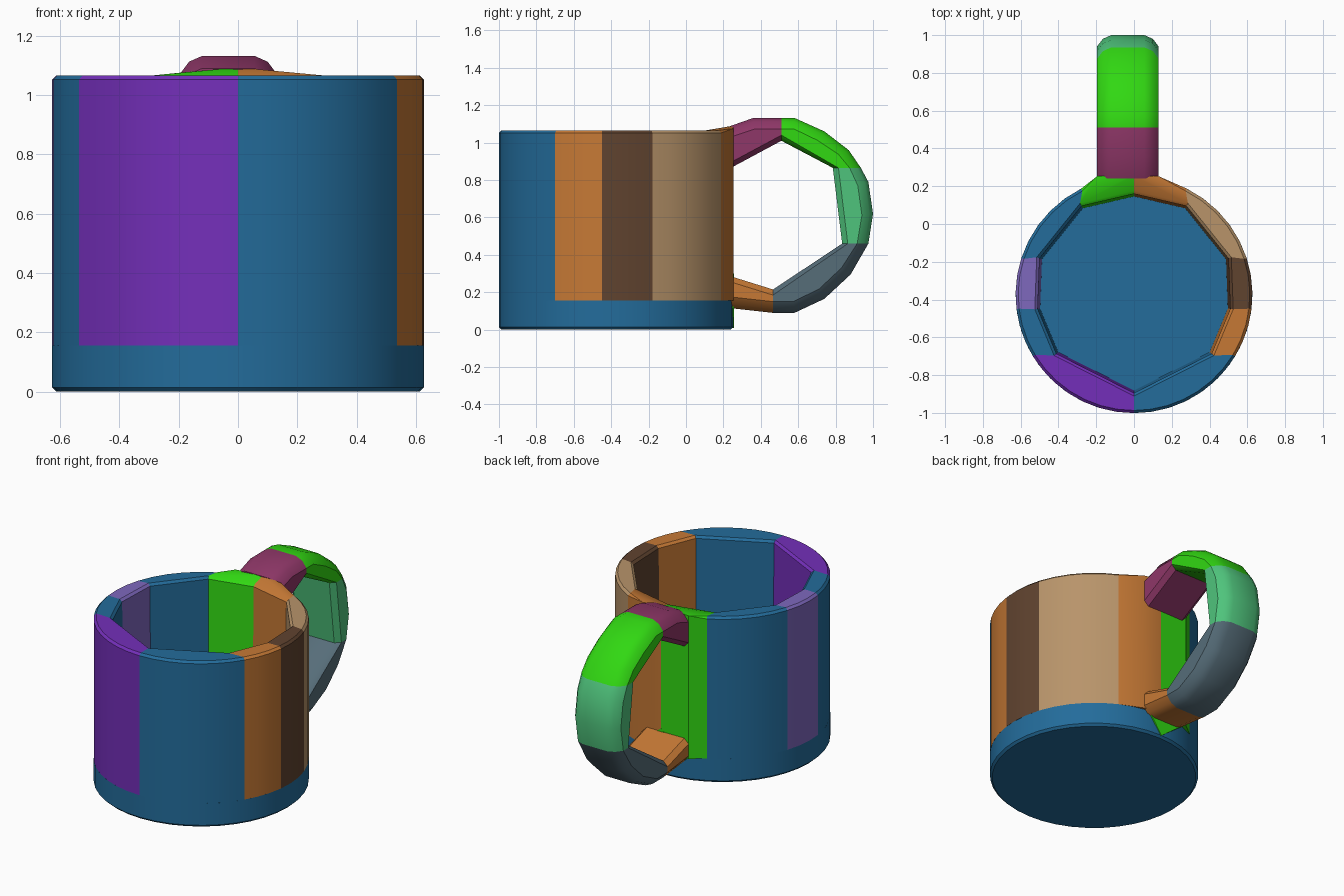
import bpy, bmesh, math
from mathutils import Vector

if "Cube" in bpy.data.objects:
    bpy.data.objects.remove(bpy.data.objects["Cube"])

CY, R = -0.374, 0.627          # body axis and radius
FLOOR, RIM, EDGE = 0.155, 1.066, 0.014


def material(name, hexa):
    rgb = [int(hexa[i:i + 2], 16) / 255 for i in (0, 2, 4)]
    col = [c / 12.92 if c < 0.04 else ((c + 0.055) / 1.055) ** 2.4 for c in rgb] + [1]
    m = bpy.data.materials.new(name)
    m.use_nodes = True
    m.diffuse_color = col
    m.node_tree.nodes["Principled BSDF"].inputs["Base Color"].default_value = col
    return m


MATS = {n: material(n, h) for n, h in {
    "blue": "236C9B", "purple": "742FBA", "lavender": "7E68BE", "orange": "C67935",
    "brown": "60432F", "tan": "B8946A", "green": "31D812", "maroon": "8F3768",
    "teal": "4FC47C", "slate": "566D79"}.items()}


def hull(name, points, colour, angle=25):
    """Solid convex piece around a set of points."""
    bm = bmesh.new()
    for p in points:
        bm.verts.new(p)
    res = bmesh.ops.convex_hull(bm, input=bm.verts[:])
    loose = [v for v in bm.verts if not v.link_faces]
    bmesh.ops.delete(bm, geom=loose, context='VERTS')
    bmesh.ops.dissolve_limit(bm, angle_limit=0.01, verts=bm.verts[:], edges=bm.edges[:])
    bmesh.ops.recalc_face_normals(bm, faces=bm.faces[:])
    me = bpy.data.meshes.new(name)
    bm.to_mesh(me)
    bm.free()
    me.materials.append(MATS[colour])
    ob = bpy.data.objects.new(name, me)
    bpy.context.collection.objects.link(ob)
    bpy.ops.object.select_all(action='DESELECT')
    ob.select_set(True)
    bpy.context.view_layer.objects.active = ob
    bpy.ops.object.shade_smooth_by_angle(angle=math.radians(angle))
    return ob


def circle(a, r, z):
    return Vector((r * math.cos(a), CY + r * math.sin(a), z))


# Base disc with softened edges
base = []
for r, z in ((R - EDGE, 0), (R, EDGE), (R, FLOOR)):
    base += [circle(math.tau * i / 40, r, z) for i in range(40)]
hull("base", base, "blue")


# Curved wall pieces: round outside, flat inside
def wall(name, a0, a1, in0, in1, colour, extra=()):
    n = max(2, round(abs(a1 - a0) / math.radians(9)))
    pts = []
    for i in range(n + 1):
        a = a0 + (a1 - a0) * i / n
        pts += [circle(a, R, FLOOR), circle(a, R, RIM - EDGE), circle(a, R - EDGE, RIM)]
    axis = Vector((0, CY))
    for p in (in0, in1):
        v = Vector(p) - axis
        for scale, z in ((0.965, FLOOR), (0.99, RIM - EDGE), (1.02, RIM)):
            q = axis + v * scale
            pts.append((q.x, q.y, z))
    hull(name, pts + list(extra), colour)


# Boundaries on the +x side, back to front: outer angle, inner corner
back = math.pi / 2
outer = [back, math.acos(0.28 / R)] + [math.asin((y - CY) / R) for y in (-0.18, -0.45, -0.70)] + [-back]
inner = [(0, 0.165), (0.28, 0.10), (0.505, -0.18), (0.515, -0.45), (0.415, -0.69), (0, -0.90)]
parts = ["back", "rear_side", "middle_side", "front_side", "front"]
colours = {1: ["orange", "tan", "brown", "orange", "blue"],
           -1: ["green", "blue", "lavender", "blue", "purple"]}
for side, label in ((1, "left"), (-1, "right")):
    flip = lambda a: a if side == 1 else math.pi - a
    corner = 0.13 if side == 1 else -0.195
    lift = [(0, 0.255, FLOOR), (0, 0.255, 1.09), (side * 0.03, 0.25, 1.09),
            (corner, 0.253, FLOOR), (corner, 0.253, 1.075)]
    for i, part in enumerate(parts):
        ends = [(side * x, y) for x, y in inner[i:i + 2]]
        wall(label + "_" + part + "_wall", flip(outer[i]), flip(outer[i + 1]),
             *ends, colours[side][i], lift if i == 0 else ())

# Mount under the lower handle end
mount = [(x, y, z) for y in (0.235, 0.257)
         for x, z in ((0.13, 0.2), (0, 0.01), (-0.195, 0.16), (0, 0.3))]
hull("handle_mount", mount, "green")


# Handle pieces: an outer (y, z) path over a straight inner edge
def handle(name, path, in0, in1, colour):
    pts = []
    for i, o in enumerate(path):
        o = Vector(o)
        q = Vector(in0).lerp(Vector(in1), i / (len(path) - 1))
        d = (q - o).normalized()
        w = (q - o).length
        for depth, inset in ((0, 0.075), (0.02, 0.03), (0.06, 0), (w - 0.03, 0), (w, 0.03)):
            p = o + d * depth
            pts += [(-0.195 + inset, p.x, p.y), (0.13 - inset, p.x, p.y)]
    hull(name, pts, colour, 30)


handle("handle_top_joint", [(0.24, 1.09), (0.36, 1.132), (0.51, 1.132)],
       (0.24, 0.865), (0.51, 1.01), "maroon")
handle("handle_upper_bend", [(0.51, 1.132), (0.58, 1.132), (0.74, 1.06), (0.87, 0.96), (0.935, 0.865)],
       (0.51, 1.01), (0.785, 0.865), "green")
handle("handle_grip", [(0.935, 0.865), (0.975, 0.79), (1.0, 0.62), (0.975, 0.46)],
       (0.785, 0.865), (0.835, 0.46), "teal")
handle("handle_lower_bend", [(0.975, 0.46), (0.88, 0.295), (0.74, 0.165), (0.58, 0.09), (0.465, 0.09)],
       (0.835, 0.46), (0.465, 0.215), "slate")
handle("handle_bottom_joint", [(0.465, 0.09), (0.24, 0.115)],
       (0.465, 0.215), (0.24, 0.285), "orange")
